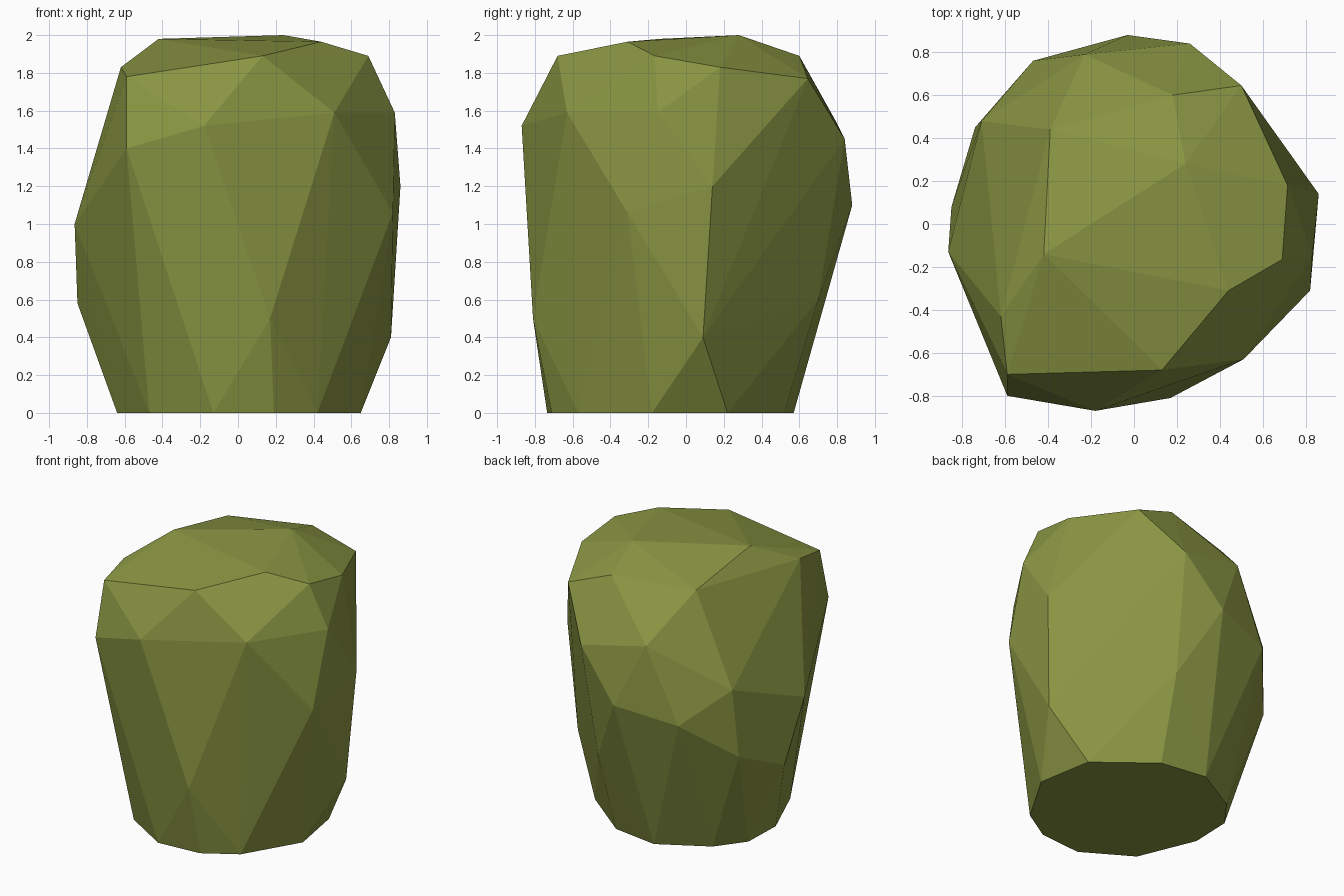
import bpy, bmesh

olive = bpy.data.materials.new("olive_green")
olive.diffuse_color = (0.25, 0.30, 0.055, 1)

# crown corners, around the rim and over the top
crown = [(.44, -.31, 1.965), (.24, .28, 2.0), (-.42, -.14, 1.98), (.69, -.165, 1.89),
         (.715, .18, 1.83), (.13, -.68, 1.89), (-.59, -.70, 1.78), (-.62, -.43, 1.83),
         (.18, .60, 1.89), (.50, .645, 1.77), (-.39, .44, 1.87)]
# widest corners of the sides, counter-clockwise from the front
sides = [(-.18, -.87, 1.52), (.17, -.81, .50), (.51, -.63, 1.59), (.82, -.31, 1.06),
         (.83, -.15, 1.59), (.86, .14, 1.20), (.81, .09, .40), (.22, .70, .60),
         (.26, .84, 1.45), (-.03, .88, 1.10), (-.23, .79, 1.55), (-.47, .76, 1.02),
         (-.71, .48, 1.24), (-.74, .45, .75), (-.85, .08, .58), (-.865, -.13, 1.0),
         (-.59, -.80, 1.40)]
# flat foot outline on the ground
foot = [(-.47, -.53), (-.13, -.735), (.19, -.71), (.42, -.57), (.65, -.18), (.58, .22),
        (.20, .52), (-.14, .57), (-.48, .38), (-.63, .18), (-.64, -.12)]

# faceted boulder: convex skin over the corners
bm = bmesh.new()
for p in crown + sides + [(x, y, 0) for x, y in foot]:
    bm.verts.new(p)
res = bmesh.ops.convex_hull(bm, input=bm.verts)
inner = {g for g in res["geom_interior"] if isinstance(g, bmesh.types.BMVert)}
bmesh.ops.delete(bm, geom=list(inner), context='VERTS')
bmesh.ops.recalc_face_normals(bm, faces=bm.faces)

mesh = bpy.data.meshes.new("boulder")
bm.to_mesh(mesh)
bm.free()
mesh.materials.append(olive)
boulder = bpy.data.objects.new("boulder", mesh)
bpy.context.collection.objects.link(boulder)
